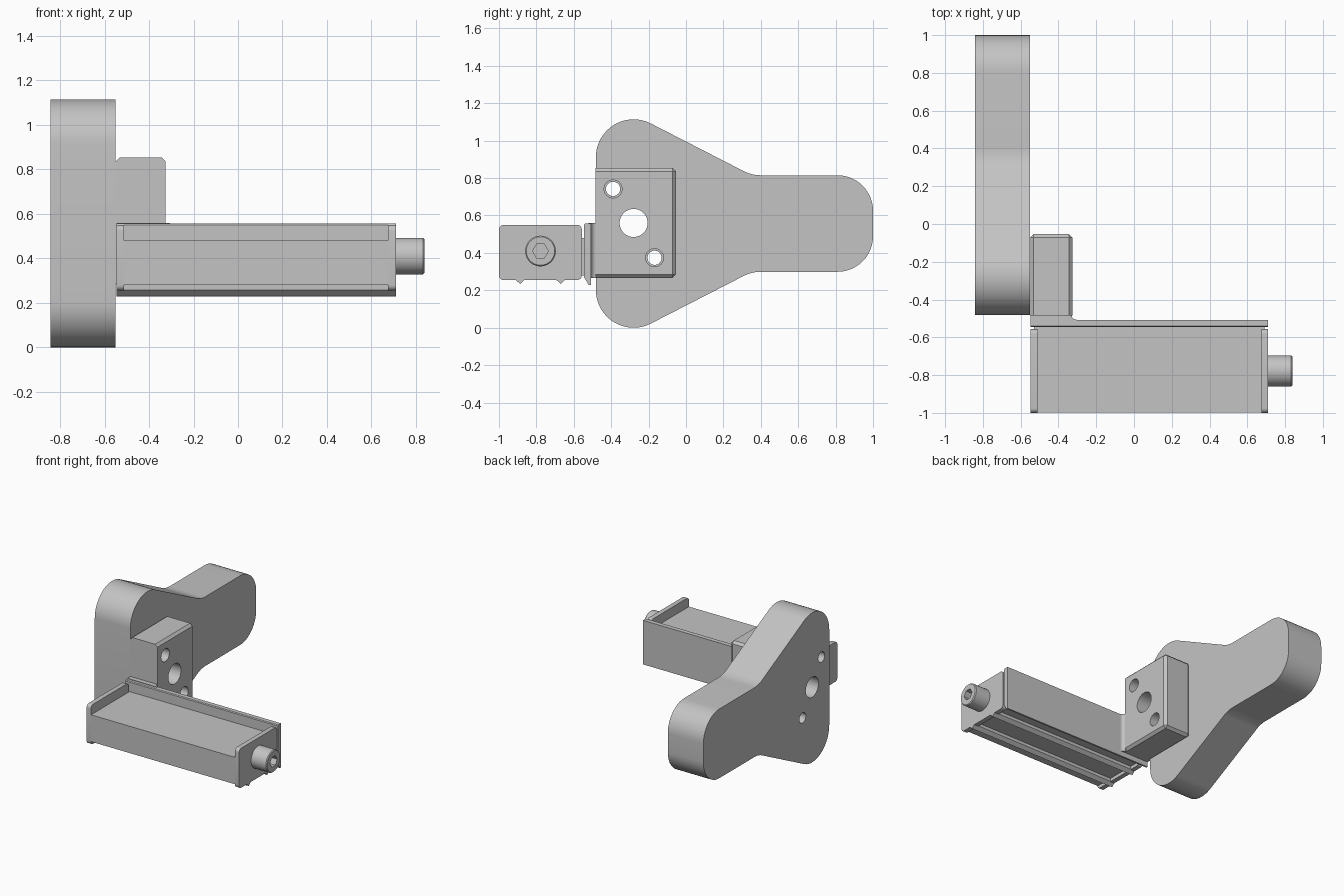
import bpy, bmesh, math
from mathutils import Matrix

cube = bpy.data.objects.get("Cube")
if cube:
    bpy.data.objects.remove(cube, do_unlink=True)

grey = bpy.data.materials.new("plain grey")
grey.use_nodes = True
COLOUR = (0.55, 0.55, 0.55, 1)
grey.diffuse_color = COLOUR
grey.node_tree.nodes["Principled BSDF"].inputs["Base Color"].default_value = COLOUR


def finish(name, bm):
    bmesh.ops.recalc_face_normals(bm, faces=bm.faces)
    mesh = bpy.data.meshes.new(name)
    bm.to_mesh(mesh)
    bm.free()
    mesh.materials.append(grey)
    ob = bpy.data.objects.new(name, mesh)
    bpy.context.collection.objects.link(ob)
    return ob


def prism(name, outline, lo, hi, place=lambda u, v, w: (w, u, v)):
    """Extrude a flat outline; by default (y, z) points along x."""
    bm = bmesh.new()
    base = bm.faces.new([bm.verts.new(place(u, v, lo)) for u, v in outline])
    top = bmesh.ops.extrude_face_region(bm, geom=[base])["geom"]
    shift = [b - a for a, b in zip(place(0, 0, lo), place(0, 0, hi))]
    bmesh.ops.translate(bm, vec=shift,
                        verts=[g for g in top if isinstance(g, bmesh.types.BMVert)])
    return finish(name, bm)


def arc(cy, cz, r, start, end, steps=12):
    angles = [math.radians(start + (end - start) * i / steps) for i in range(steps + 1)]
    return [(cy + r * math.cos(a), cz + r * math.sin(a)) for a in angles]


def rectangle(y0, y1, z0, z1):
    return [(y0, z0), (y1, z0), (y1, z1), (y0, z1)]


def rod(name, y, z, r, x0, x1, sides=40):
    return prism(name, arc(y, z, r, 0, 360, sides)[:-1], x0, x1)


def drill(ob, cutters):
    for cutter in cutters:
        cutter.hide_render = True
        mod = ob.modifiers.new("hole", "BOOLEAN")
        mod.operation, mod.object, mod.solver = "DIFFERENCE", cutter, "EXACT"
        bpy.context.view_layer.objects.active = ob
        bpy.ops.object.modifier_apply(modifier=mod.name)
        bpy.data.objects.remove(cutter, do_unlink=True)


def soften(ob, angle=30):
    bpy.ops.object.select_all(action="DESELECT")
    ob.select_set(True)
    bpy.context.view_layer.objects.active = ob
    bpy.ops.object.shade_smooth_by_angle(angle=math.radians(angle))


def bolt_holes(small):
    spots = [(-0.28, 0.56, 0.075), (-0.39, 0.742, small), (-0.168, 0.374, small)]
    return [rod("hole_cutter", y, z, r, -1, 0) for y, z, r in spots]


# Side plate: upper half of the outline, mirrored about its centre line
MID = 0.557
upper = (arc(0.81, 0.625, 0.19, 0, 90) + arc(0.40, 1.015, 0.2, 270, 243, 6)
         + arc(-0.28, 0.912, 0.202, 63, 180, 18))
lower = [(y, 2 * MID - z) for y, z in reversed(upper)]
side_plate = prism("side_plate", upper + lower, -0.843, -0.55)
drill(side_plate, bolt_holes(0.038))
soften(side_plate)

# Mounting block, chamfered except around its front face
bm = bmesh.new()
bmesh.ops.create_cube(bm, size=1, matrix=Matrix.Translation((-0.438, -0.269, 0.56))
                      @ Matrix.Diagonal((0.224, 0.43, 0.588, 1)))
edges = [e for e in bm.edges if max(v.co.y for v in e.verts) > -0.3]
bmesh.ops.bevel(bm, geom=edges, offset=0.018, segments=1, affect="EDGES")
block = finish("mounting_block", bm)
drill(block, bolt_holes(0.048))
soften(block)

# Back flange with a sloping lower lip
prism("back_flange", [(-0.545, 0.27), (-0.52, 0.228), (-0.507, 0.228),
                      (-0.507, 0.556), (-0.54, 0.556), (-0.545, 0.55)], -0.547, 0.71)

# Pad joining the flange to the block, with a concave fillet
fillet = arc(-0.305, -0.482, 0.025, 180, 270, 6)
pad = prism("joining_pad", [(-0.547, -0.52), (-0.305, -0.52)] + fillet[::-1] + [(-0.547, -0.482)],
            0.266, 0.56, lambda u, v, w: (u, v, w))
soften(pad)

# Tray bed
prism("tray_bed", rectangle(-0.998, -0.54, 0.28, 0.48), -0.53, 0.69)

# End plates with rounded corners
Y0, Y1, Z0, Z1, R = -1.0, -0.557, 0.255, 0.55, 0.025
rounded = (arc(Y1 - R, Z1 - R, R, 0, 90, 6) + arc(Y0 + R, Z1 - R, R, 90, 180, 6)
           + arc(Y0 + R, Z0 + R, R, 180, 270, 6) + arc(Y1 - R, Z0 + R, R, 270, 360, 6))
for name, x0, x1 in (("inner_end_plate", -0.547, -0.512), ("outer_end_plate", 0.675, 0.71)):
    soften(prism(name, rounded, x0, x1))

# Pointed rails under the tray
for name, y in (("front_rail", -0.887), ("rear_rail", -0.67)):
    prism(name, [(y - 0.025, 0.285), (y - 0.025, 0.257), (y, 0.234),
                 (y + 0.025, 0.257), (y + 0.025, 0.285)], -0.547, 0.71)

# Screw head with a hexagonal socket
bm = bmesh.new()
bmesh.ops.create_cone(bm, cap_ends=True, segments=48, radius1=0.082, radius2=0.082, depth=0.14,
                      matrix=Matrix.Translation((0.768, -0.778, 0.41))
                      @ Matrix.Rotation(math.pi / 2, 4, "Y"))
rim = [e for e in bm.edges if all(v.co.x > 0.83 for v in e.verts)]
bmesh.ops.bevel(bm, geom=rim, offset=0.006, segments=1, affect="EDGES")
screw = finish("screw_head", bm)
drill(screw, [rod("socket_cutter", -0.778, 0.41, 0.042, 0.775, 0.9, 6)])
soften(screw)
